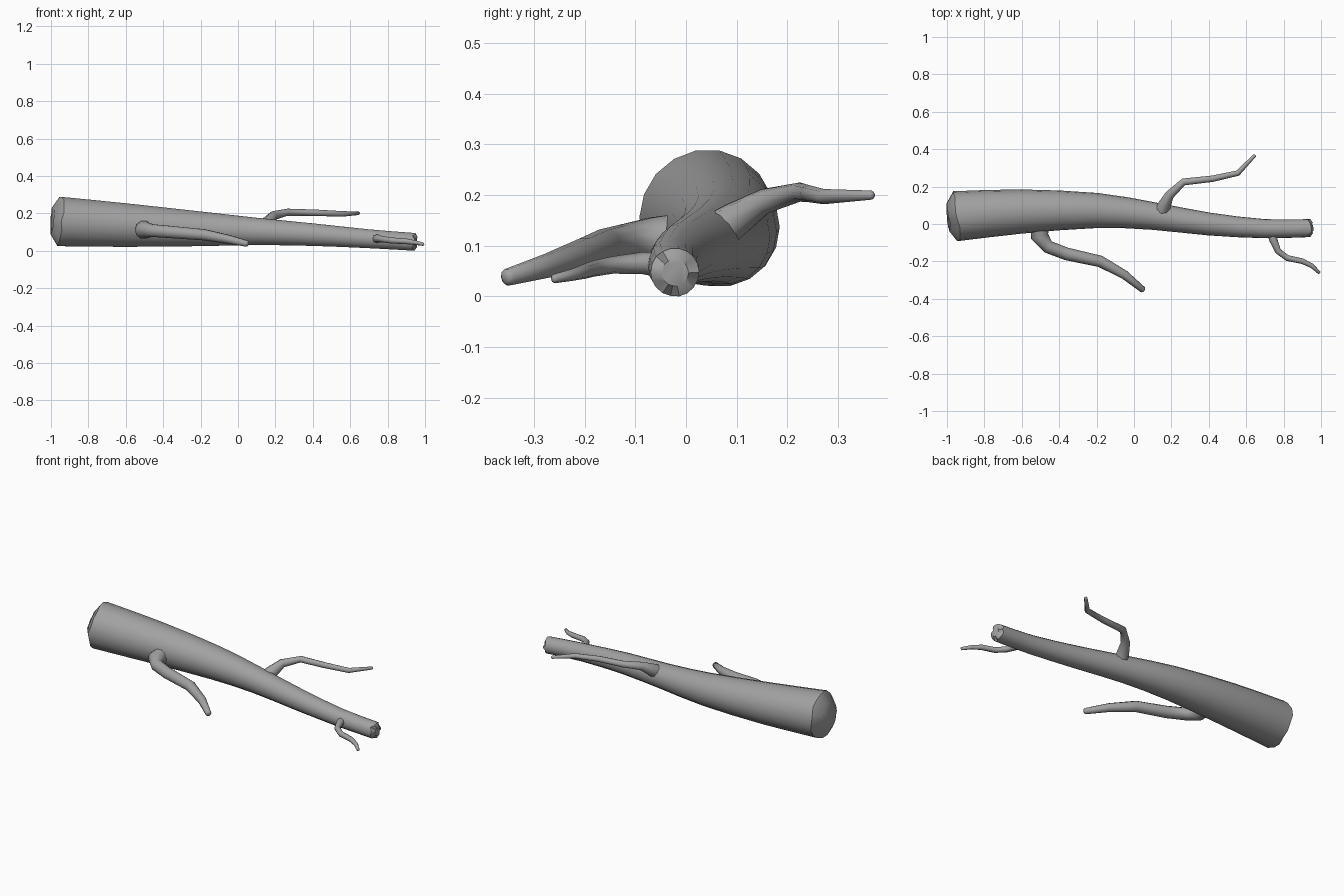
import bpy, bmesh, math, random
from mathutils import Vector

if "Cube" in bpy.data.objects:
    bpy.data.objects.remove(bpy.data.objects["Cube"])

random.seed(4)
bark = bpy.data.materials.new("bark")
bark.diffuse_color = (.36, .36, .36, 1)
bark.use_nodes = True
bark.node_tree.nodes["Principled BSDF"].inputs["Base Color"].default_value = bark.diffuse_color


def smooth_path(pts, n):
    """Catmull-Rom resampling of (x, y, z, radius) points."""
    P = [Vector(p) for p in pts]
    P = [P[0] * 2 - P[1]] + P + [P[-1] * 2 - P[-2]]
    out = []
    for i in range(1, len(P) - 2):
        a, b, c, d = P[i - 1:i + 3]
        for k in range(n):
            t = k / n
            out.append(0.5 * (2 * b + (c - a) * t + (2 * a - 5 * b + 4 * c - d) * t * t
                              + (3 * b - a - 3 * c + d) * t ** 3))
    return out + [P[-2]]


def limb(name, pts, sides, bulge=(0, 0), jag=0.0, n=1, sharp=70):
    """Tapered tube along a path, with bulging, broken ends."""
    path = smooth_path(pts, n)
    bm = bmesh.new()
    rings, tangents = [], []
    for i, p in enumerate(path):
        a, b = path[max(i - 1, 0)], path[min(i + 1, len(path) - 1)]
        t = (b - a).to_3d().normalized()
        side = Vector((0, 0, 1)).cross(t).normalized()
        up = t.cross(side)
        end = i in (0, len(path) - 1)
        ring = []
        for k in range(sides):
            ang = 2 * math.pi * k / sides
            off = t * (random.uniform(-jag, jag) if end else 0)
            ring.append(bm.verts.new(p.to_3d() + off
                                     + (side * math.cos(ang) + up * math.sin(ang)) * p[3]))
        rings.append(ring)
        tangents.append(t)
    # inner cap rings at both ends
    for idx, sign, amount in ((0, -1, bulge[0]), (-1, 1, bulge[1])):
        c = path[idx].to_3d()
        cap = [bm.verts.new(c + (v.co - c) * 0.55 + tangents[idx] * sign * amount)
               for v in rings[idx]]
        if sign < 0:
            rings.insert(0, cap)
        else:
            rings.append(cap)
    for r, s in zip(rings, rings[1:]):
        for k in range(sides):
            j = (k + 1) % sides
            bm.faces.new((r[k], r[j], s[j], s[k]))
    bm.faces.new(rings[0][::-1])
    bm.faces.new(rings[-1])
    bmesh.ops.recalc_face_normals(bm, faces=bm.faces)
    me = bpy.data.meshes.new(name)
    bm.to_mesh(me)
    bm.free()
    me.materials.append(bark)
    ob = bpy.data.objects.new(name, me)
    bpy.context.collection.objects.link(ob)
    bpy.ops.object.select_all(action='DESELECT')
    ob.select_set(True)
    bpy.context.view_layer.objects.active = ob
    bpy.ops.object.shade_smooth_by_angle(angle=math.radians(sharp))
    return ob


# main fallen trunk, slightly flared at the butt
limb("trunk", [(-.95, .042, .156, .134), (-.6, .067, .137, .118), (-.2, .072, .117, .094),
               (.1, .043, .103, .074), (.4, 0, .086, .061), (.7, -.025, .064, .051),
               (.938, -.022, .048, .048)],
     18, bulge=(.043, .016), jag=.011, n=2, sharp=40)

# thick front branch
limb("front_branch", [(-.5, .02, .12, .05), (-.505, -.065, .11, .048), (-.46, -.122, .108, .035),
                      (-.36, -.16, .1, .034), (-.18, -.2, .085, .031),
                      (-.05, -.272, .061, .024), (.048, -.352, .038, .017)],
     10, bulge=(0, .007))

# thin upper back branch
limb("back_branch", [(.14, .05, .12, .042), (.16, .095, .15, .036), (.19, .155, .188, .025),
                     (.265, .225, .206, .019), (.42, .242, .203, .017),
                     (.555, .272, .197, .015), (.645, .366, .2, .009)],
     8, bulge=(0, .005))

# small twig near the tip
limb("tip_twig", [(.735, -.035, .06, .026), (.745, -.085, .066, .022), (.77, -.145, .062, .017),
                  (.82, -.182, .055, .016), (.9, -.199, .05, .015),
                  (.95, -.223, .043, .012), (.99, -.26, .035, .009)],
     8, bulge=(0, .004))
